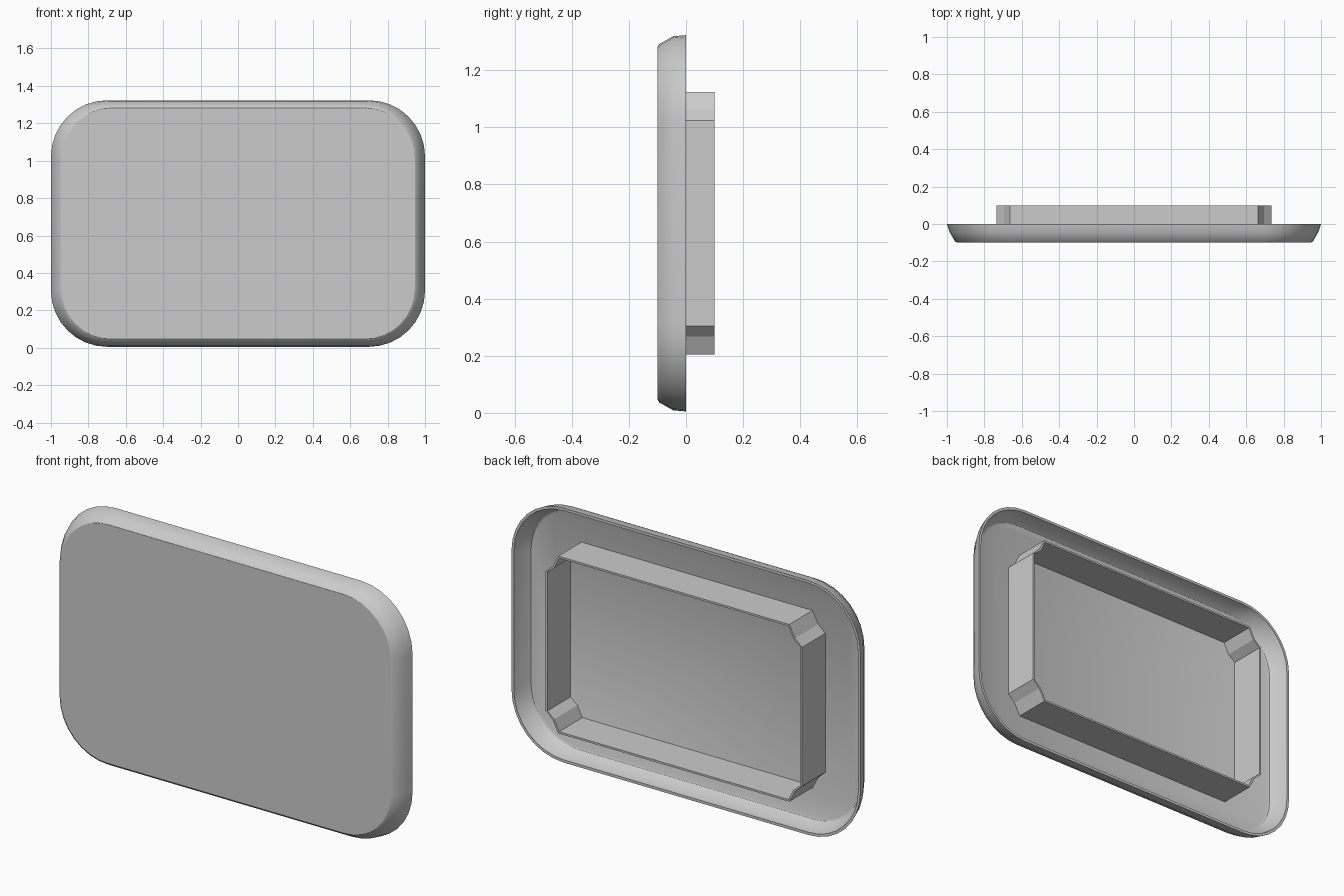
import bpy, bmesh, math

if "Cube" in bpy.data.objects:
    bpy.data.objects.remove(bpy.data.objects["Cube"])

CZ = 0.664    # height of the panel centre
SEG = 8       # segments per rounded corner


def rounded_rect(hx, hz, r):
    """Outline of a rounded rectangle around the panel centre."""
    pts = []
    for q, (sx, sz) in enumerate([(1, 1), (-1, 1), (-1, -1), (1, -1)]):
        for i in range(SEG + 1):
            a = math.pi / 2 * (q + i / SEG)
            pts.append((sx * (hx - r) + r * math.cos(a), CZ + sz * (hz - r) + r * math.sin(a)))
    return pts


def loft(name, loops, closed=False):
    """Join (y, outline) loops with quads; cap both ends or close into a ring."""
    bm = bmesh.new()
    rings = [[bm.verts.new((x, y, z)) for x, z in pts] for y, pts in loops]
    pairs = list(zip(rings, rings[1:]))
    if closed:
        pairs.append((rings[-1], rings[0]))
    else:
        bm.faces.new(rings[0])
        bm.faces.new(rings[-1])
    n = len(rings[0])
    for a, b in pairs:
        for i in range(n):
            j = (i + 1) % n
            bm.faces.new((a[i], a[j], b[j], b[i]))
    bmesh.ops.recalc_face_normals(bm, faces=bm.faces)
    me = bpy.data.meshes.new(name)
    bm.to_mesh(me)
    bm.free()
    ob = bpy.data.objects.new(name, me)
    bpy.context.collection.objects.link(ob)
    return ob


# Shallow tray: front face, sloped rim, then back down the inside to the floor
profile = [(-0.10, 0.945, 0.618, 0.27), (-0.093, 0.957, 0.628, 0.28),
           (-0.045, 0.985, 0.655, 0.30), (0.0, 1.0, 0.659, 0.30),
           (0.0, 0.986, 0.645, 0.286), (-0.045, 0.971, 0.641, 0.286),
           (-0.085, 0.947, 0.618, 0.27), (-0.09, 0.935, 0.608, 0.26)]
tray = loft("tray_shell", [(y, rounded_rect(hx, hz, r)) for y, hx, hz, r in profile])
bpy.context.view_layer.objects.active = tray
tray.select_set(True)
bpy.ops.object.shade_smooth_by_angle(angle=math.radians(30))


# Thin upright wall on the back, with stepped corners
def wall_outline(t):
    corner = [(0.735 - t, 0.36), (0.695 - t, 0.397 - t * 0.5), (0.662 - t * 0.5, 0.459 - t)]
    pts = []
    for sx, sz in [(1, 1), (-1, 1), (-1, -1), (1, -1)]:
        pts += [(sx * x, CZ + sz * z) for x, z in (corner if sx * sz > 0 else corner[::-1])]
    return pts


T = 0.01
loft("back_wall", [(-0.095, wall_outline(0)), (0.1, wall_outline(0)),
                   (0.1, wall_outline(T)), (-0.095, wall_outline(T))], closed=True)
